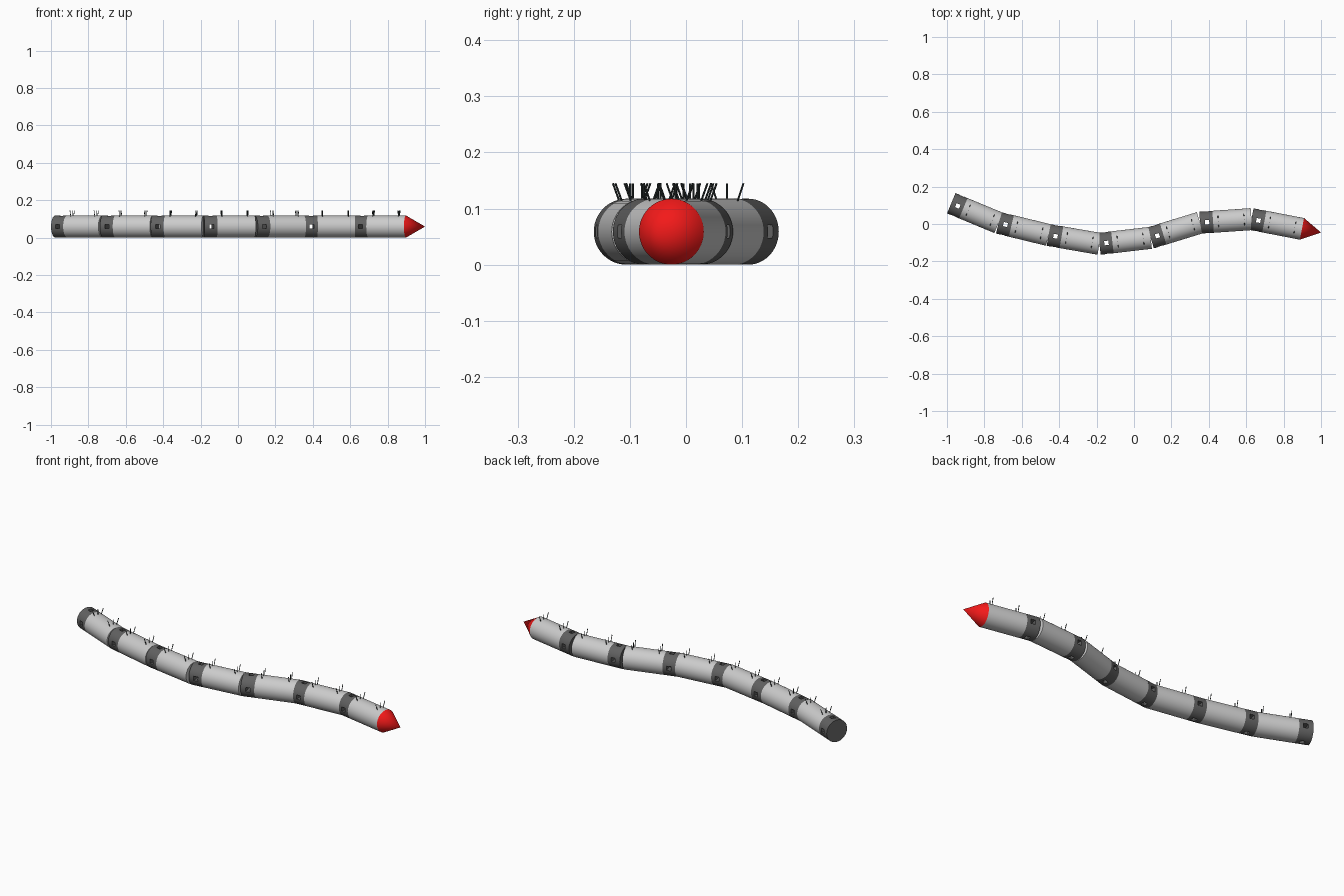
import bpy
from math import atan2, cos, sin, radians, pi
from mathutils import Vector

if "Cube" in bpy.data.objects:
    bpy.data.objects.remove(bpy.data.objects["Cube"])

R = 0.0588          # tube radius, also height of its axis
BAND = 0.07         # length of the dark joint band
HOLE = 0.023        # square hole width


def material(name, rgb):
    m = bpy.data.materials.new(name)
    m.diffuse_color = (*rgb, 1)
    m.use_nodes = True
    m.node_tree.nodes["Principled BSDF"].inputs["Base Color"].default_value = m.diffuse_color
    return m


dark = material("dark_grey", (0.12, 0.12, 0.12))
black = material("spike_grey", (0.03, 0.04, 0.04))
red = material("red", (0.9, 0.01, 0.01))


def rod(name, a, b, r1, r2, sides, mat=None):
    """Cylinder or cone running from a to b."""
    d = b - a
    bpy.ops.mesh.primitive_cone_add(vertices=sides, radius1=r1, radius2=r2, depth=d.length,
                                    location=(a + b) / 2,
                                    rotation=d.to_track_quat('Z', 'Y').to_euler())
    o = bpy.context.object
    o.name = name
    if mat:
        o.data.materials.append(mat)
    return o


def smooth(o):
    bpy.ops.object.select_all(action='DESELECT')
    o.select_set(True)
    bpy.context.view_layer.objects.active = o
    bpy.ops.object.shade_smooth_by_angle(angle=radians(30))


def punch(o, centre, heading, scale):
    """Cut a box-shaped hole through o."""
    bpy.ops.mesh.primitive_cube_add(size=1, location=centre, rotation=(0, 0, heading))
    cutter = bpy.context.object
    cutter.scale = scale
    cutter.hide_render = True
    mod = o.modifiers.new("hole", 'BOOLEAN')
    mod.operation = 'DIFFERENCE'
    mod.solver = 'EXACT'
    mod.object = cutter
    bpy.context.view_layer.objects.active = o
    bpy.ops.object.modifier_apply(modifier=mod.name)
    bpy.data.objects.remove(cutter)


# joints of the bent chain, tail to head
path = [(-0.977, 0.111), (-0.724, 0.006), (-0.457, -0.059), (-0.185, -0.106),
        (0.089, -0.074), (0.353, 0.007), (0.628, 0.026), (0.898, -0.026)]
joints = [Vector((x, y, R)) for x, y in path]

for i, (a, b) in enumerate(zip(joints, joints[1:]), 1):
    u = (b - a).normalized()
    side = Vector((-u.y, u.x, 0))
    heading = atan2(u.y, u.x)

    # dark band with crossing square holes
    band = rod(f"joint_band_{i}", a, a + u * BAND, R, R, 48, dark)
    for scale in ((HOLE, HOLE, 0.3), (HOLE, 0.3, HOLE)):
        punch(band, a + u * 0.038, heading, scale)
    smooth(band)

    # main tube
    smooth(rod(f"body_tube_{i}", a + u * BAND, b, R, R, 48))

    # rows of thin spikes fanned over the top
    for row, s in enumerate((0.098, 0.237), 1):
        for k, tilt in enumerate((-20, 0, 20), 1):
            t = radians(tilt)
            fan = side * sin(t) + Vector((0, 0, cos(t)))
            base = a + u * s + fan * (R - 0.004)
            tip = a + u * s + fan * ((0.145 - R) / cos(t))
            rod(f"spike_{i}_{row}_{k}", base, tip, 0.0018, 0.0018, 8, black)

# pointed red head
u = (joints[-1] - joints[-2]).normalized()
smooth(rod("head_cone", joints[-1], joints[-1] + u * 0.104, R, 0, 48, red))
